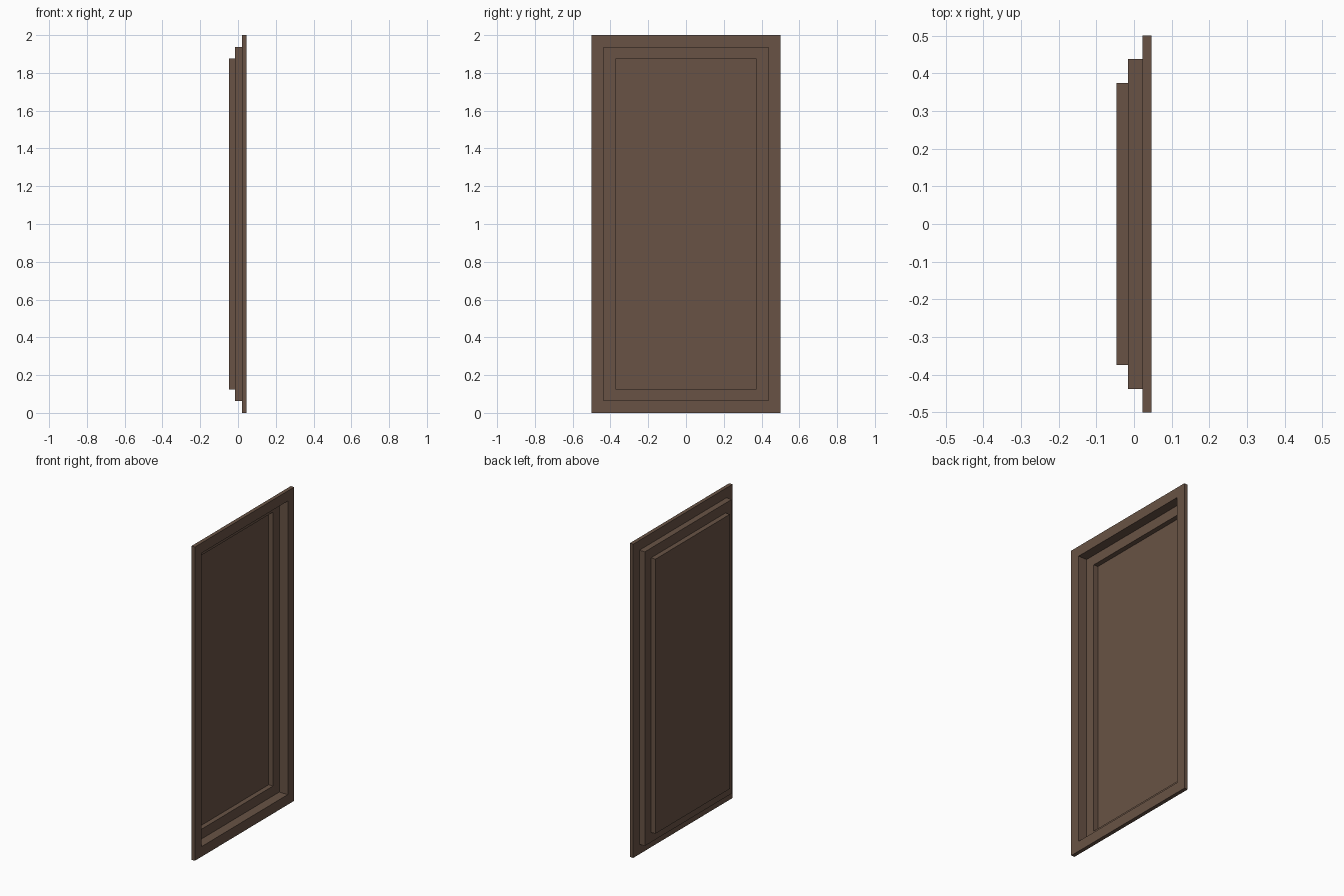
import bpy
import bmesh

# Remove the default cube
cube = bpy.data.objects.get("Cube")
if cube:
    bpy.data.objects.remove(cube, do_unlink=True)

# Dark brown wood
wood = bpy.data.materials.new("dark_brown_wood")
wood.use_nodes = True
colour = (0.14, 0.086, 0.059, 1)
wood.diffuse_color = colour
wood.node_tree.nodes["Principled BSDF"].inputs["Base Color"].default_value = colour

STEP = 0.0625   # inset of each step
SKIN = 0.002    # thickness of the stepped shell


def rect_loop(bm, inset, x):
    """Upright rectangle at depth x, inset from the outer edge."""
    y, z = 0.5 - inset, 1 - inset
    corners = ((-y, -z), (y, -z), (y, z), (-y, z))
    return [bm.verts.new((x, a, 1 + b)) for a, b in corners]


def stepped_panel(name, profile):
    """Joins rectangles into one closed shell, capped at both ends."""
    bm = bmesh.new()
    loops = [rect_loop(bm, inset, x) for inset, x in profile]
    for a, b in zip(loops, loops[1:]):
        for i in range(4):
            j = (i + 1) % 4
            bm.faces.new((a[i], a[j], b[j], b[i]))
    bm.faces.new(loops[0])
    bm.faces.new(loops[-1])
    bmesh.ops.recalc_face_normals(bm, faces=bm.faces)
    mesh = bpy.data.meshes.new(name)
    bm.to_mesh(mesh)
    bm.free()
    mesh.materials.append(wood)
    obj = bpy.data.objects.new(name, mesh)
    bpy.context.collection.objects.link(obj)
    return obj


# Depths of the rim front, rim back, middle ledge and centre panel
RIM, BACK, LEDGE, PANEL = 0.046, 0.022, -0.016, -0.047

stepped_panel("door_panel", [
    # hollow side, from the centre out to the rim
    (2 * STEP + SKIN, PANEL + SKIN),
    (2 * STEP + SKIN, LEDGE + SKIN),
    (STEP + SKIN, LEDGE + SKIN),
    (STEP + SKIN, RIM),
    # rim edge
    (0, RIM),
    (0, BACK),
    # raised side, from the rim back to the centre
    (STEP, BACK),
    (STEP, LEDGE),
    (2 * STEP, LEDGE),
    (2 * STEP, PANEL),
])
